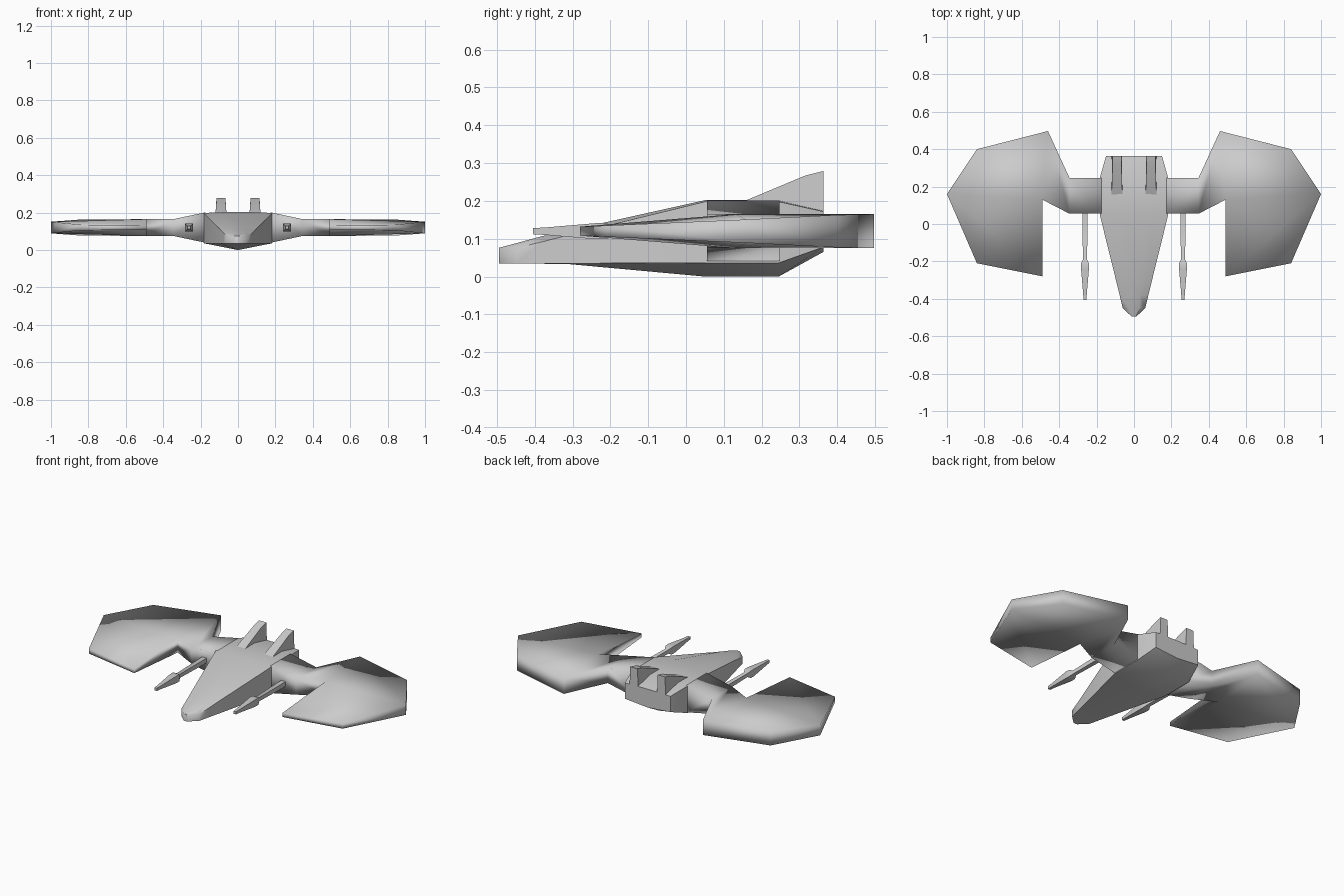
import bpy, bmesh, math

if "Cube" in bpy.data.objects:
    bpy.data.objects.remove(bpy.data.objects["Cube"])


def make(name, verts, faces, smooth_angle, mirror=False):
    bm = bmesh.new()
    vs = [bm.verts.new(v) for v in verts]
    for f in faces:
        bm.faces.new([vs[i] for i in f])
    bmesh.ops.recalc_face_normals(bm, faces=bm.faces)
    me = bpy.data.meshes.new(name)
    bm.to_mesh(me)
    bm.free()
    ob = bpy.data.objects.new(name, me)
    bpy.context.collection.objects.link(ob)
    bpy.ops.object.select_all(action='DESELECT')
    ob.select_set(True)
    bpy.context.view_layer.objects.active = ob
    bpy.ops.object.shade_smooth_by_angle(angle=math.radians(smooth_angle))
    if mirror:
        ob.modifiers.new("Mirror", 'MIRROR').use_mirror_merge = False
    return ob


def loft(rings):
    """Vertices and faces joining equal-length rings, capped at both ends."""
    n = len(rings[0])
    verts = [p for r in rings for p in r]
    faces = [list(range(n)), list(range((len(rings) - 1) * n, len(rings) * n))]
    for k in range(len(rings) - 1):
        for i in range(n):
            j = (i + 1) % n
            faces.append([k * n + i, k * n + j, (k + 1) * n + j, (k + 1) * n + i])
    return verts, faces


# Fuselage: stations of y, half width, keel z, lower side z, upper side z, top z
stations = [
    (-0.495, 0.012, 0.034, 0.035, 0.074, 0.076),
    (-0.45, 0.06, 0.034, 0.035, 0.075, 0.088),
    (-0.38, 0.077, 0.034, 0.035, 0.092, 0.107),
    (-0.31, 0.094, 0.033, 0.035, 0.110, 0.122),
    (0.05, 0.183, 0.0, 0.036, 0.198, 0.202),
    (0.245, 0.183, 0.0, 0.036, 0.198, 0.202),
    (0.363, 0.15, 0.065, 0.078, 0.172, 0.175),
]
rings = []
for y, w, zb, zl, zu, zt in stations:
    t = w * 0.45
    rings.append([(0, y, zb), (w, y, zl), (w, y, zu), (t, y, zt),
                  (-t, y, zt), (-w, y, zu), (-w, y, zl)])
make("fuselage", *loft(rings), 60)

# Wing with its connecting arm: x, y, half thickness around z = 0.12
plan = [
    (0.49, -0.28, 0.012), (0.84, -0.21, 0.015), (1.0, 0.16, 0.031),
    (0.84, 0.40, 0.043), (0.46, 0.497, 0.045), (0.345, 0.247, 0.045),
    (0.175, 0.247, 0.081), (0.175, 0.055, 0.081), (0.345, 0.055, 0.045),
    (0.49, 0.13, 0.045),
]
n = len(plan)
verts = [(x, y, 0.12 + h) for x, y, h in plan] + [(x, y, 0.12 - h) for x, y, h in plan]
skin = [(0, 1, 2), (2, 3, 4), (0, 2, 4, 9), (4, 5, 8, 9), (5, 6, 7, 8)]
faces = [list(f) for f in skin] + [[i + n for i in f] for f in skin]
faces += [[i, (i + 1) % n, (i + 1) % n + n, i + n] for i in range(n)]
make("wing", verts, faces, 180, mirror=True)

# Gun barrels: square section, y and half size along the length
barrel = [(0.09, 0.015), (-0.19, 0.011), (-0.21, 0.021), (-0.24, 0.021),
          (-0.37, 0.010), (-0.405, 0.008)]
rings = [[(0.262 + sx * r, y, 0.12 + sz * r)
          for sx, sz in ((-1, -1), (1, -1), (1, 1), (-1, 1))] for y, r in barrel]
make("gun_barrel", *loft(rings), 40, mirror=True)

# Tail fins: side profile in y, z with a slightly narrowed crest
profile = [(0.155, 0.19, 0), (0.155, 0.20, 0), (0.315, 0.267, 0.005),
           (0.363, 0.279, 0.005), (0.363, 0.15, 0), (0.24, 0.15, 0)]
rings = [[(0.091 + s * (0.029 - inset), y, z) for y, z, inset in profile]
         for s in (-1, 1)]
make("tail_fin", *loft(rings), 40, mirror=True)
